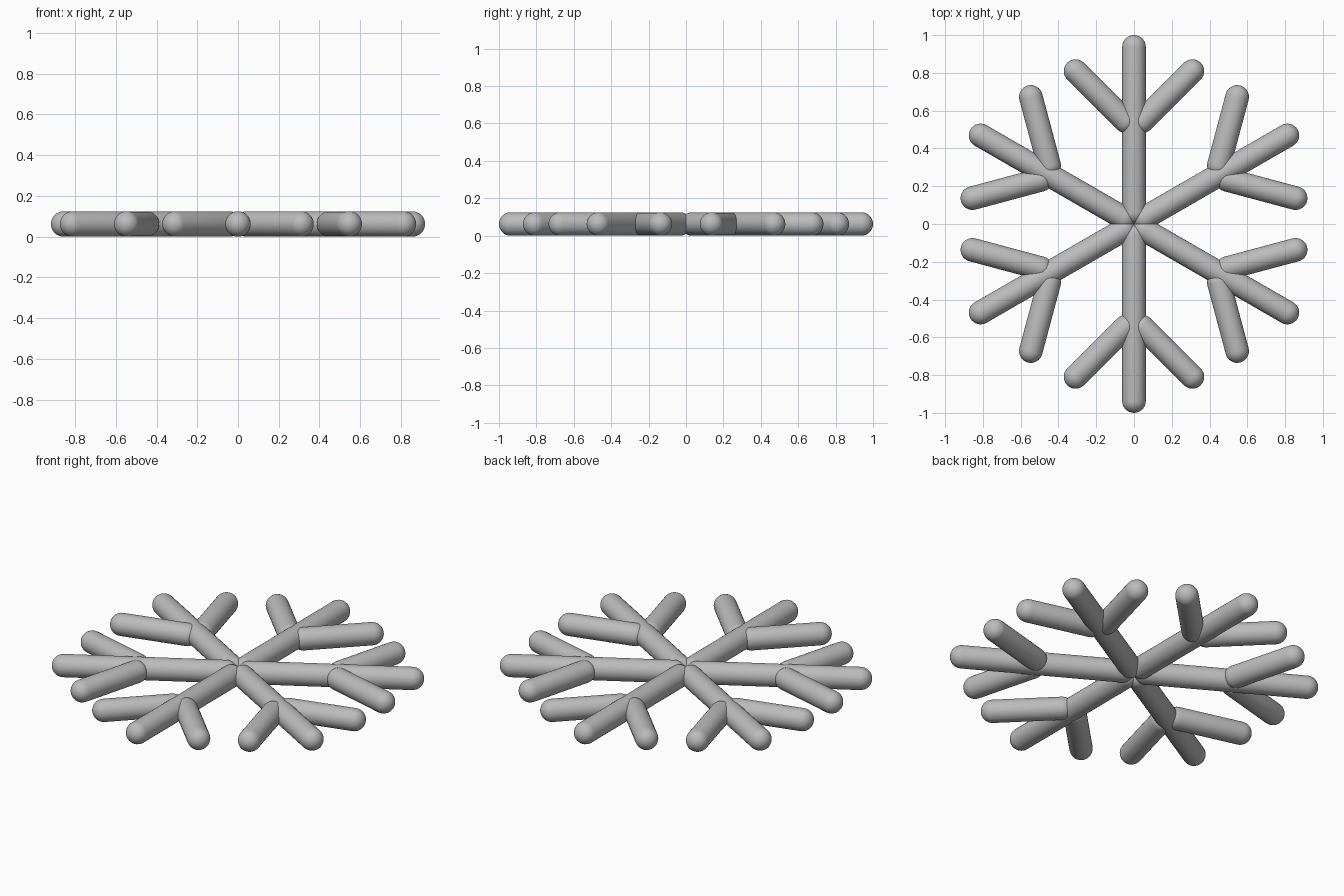
import bpy, bmesh
from math import sin, cos, pi, radians
from mathutils import Matrix, Vector

cube = bpy.data.objects.get("Cube")
if cube:
    bpy.data.objects.remove(cube)

RADIUS = 0.0625
ARM_LENGTH = 1.0
BRANCH_LENGTH = 0.5
BRANCH_START = 0.5
ARMS = 6
SIDES = 32
CAP_STEPS = 8

grey = bpy.data.materials.new("plain grey")
grey.use_nodes = True
colour = (0.5, 0.5, 0.5, 1)
grey.diffuse_color = colour
grey.node_tree.nodes["Principled BSDF"].inputs["Base Color"].default_value = colour


def capsule_mesh(name, length):
    """Round-ended rod running from the origin along +y, lathed from a half profile."""
    bm = bmesh.new()
    angles = [pi / 2 * i / CAP_STEPS for i in range(CAP_STEPS + 1)]
    start = [(RADIUS * sin(a), RADIUS * (1 - cos(a))) for a in angles]
    end = [(x, length - y) for x, y in reversed(start)]
    verts = [bm.verts.new((x, y, 0)) for x, y in start + end]
    edges = [bm.edges.new(pair) for pair in zip(verts, verts[1:])]
    bmesh.ops.spin(bm, geom=verts + edges, cent=(0, 0, 0), axis=(0, 1, 0),
                   angle=2 * pi, steps=SIDES, use_duplicate=False)
    bmesh.ops.remove_doubles(bm, verts=bm.verts[:], dist=0.0001)
    bmesh.ops.recalc_face_normals(bm, faces=bm.faces[:])
    for face in bm.faces:
        face.smooth = True
    mesh = bpy.data.meshes.new(name)
    bm.to_mesh(mesh)
    bm.free()
    mesh.materials.append(grey)
    return mesh


def place(name, mesh, matrix):
    obj = bpy.data.objects.new(name, mesh)
    bpy.context.collection.objects.link(obj)
    obj.matrix_world = matrix


arm_mesh = capsule_mesh("arm", ARM_LENGTH)
branch_mesh = capsule_mesh("branch", BRANCH_LENGTH)
lift = Matrix.Translation((0, 0, RADIUS))

# Six arms from the centre, each with a forked pair of side branches
for i in range(ARMS):
    turn = lift @ Matrix.Rotation(2 * pi * i / ARMS, 4, 'Z')
    place(f"arm_{i + 1}", arm_mesh, turn)
    for side, angle in (("left", -45), ("right", 45)):
        fork = (Matrix.Translation((0, BRANCH_START, 0))
                @ Matrix.Rotation(radians(angle), 4, 'Z'))
        place(f"branch_{side}_{i + 1}", branch_mesh, turn @ fork)
